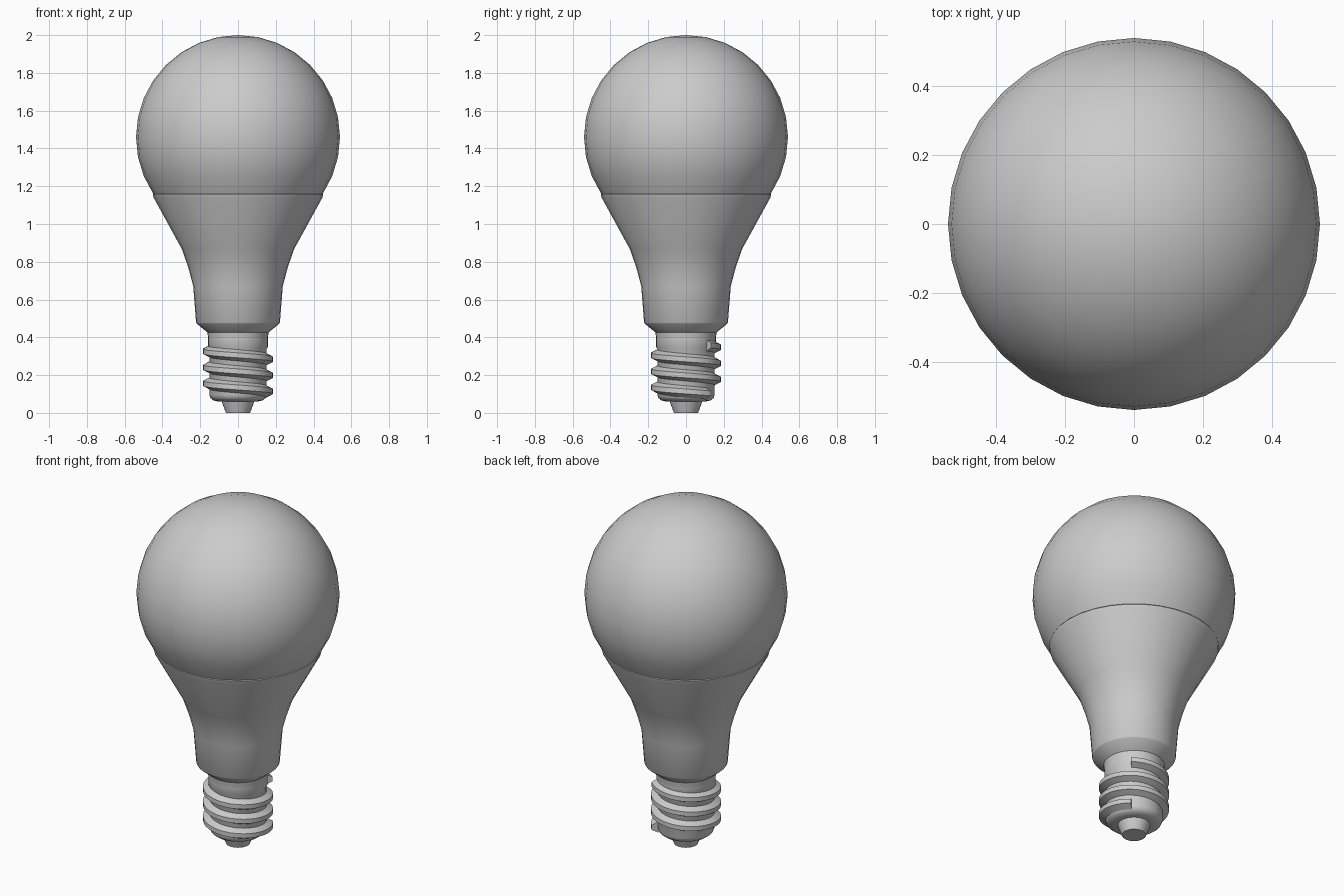
import bpy
import bmesh
import math

if "Cube" in bpy.data.objects:
    bpy.data.objects.remove(bpy.data.objects["Cube"])

SIDES = 32


def finish(name, bm, angle=35):
    bmesh.ops.remove_doubles(bm, verts=bm.verts, dist=1e-5)
    bmesh.ops.recalc_face_normals(bm, faces=bm.faces)
    mesh = bpy.data.meshes.new(name)
    bm.to_mesh(mesh)
    bm.free()
    obj = bpy.data.objects.new(name, mesh)
    bpy.context.collection.objects.link(obj)
    bpy.ops.object.select_all(action='DESELECT')
    obj.select_set(True)
    bpy.context.view_layer.objects.active = obj
    bpy.ops.object.shade_smooth_by_angle(angle=math.radians(angle))
    return obj


def skin(bm, rings, closed_section):
    for a, b in zip(rings, rings[1:]):
        n = len(a)
        for i in range(n if closed_section else n - 1):
            j = (i + 1) % n
            bm.faces.new((a[i], a[j], b[j], b[i]))


def lathe(name, profile, angle=35):
    """Revolve (radius, z) points around the z axis; radius 0 closes the end."""
    bm = bmesh.new()
    rings = []
    for r, z in profile:
        rings.append([bm.verts.new((r * math.cos(math.tau * i / SIDES),
                                    r * math.sin(math.tau * i / SIDES), z))
                      for i in range(SIDES)])
    skin(bm, rings, True)
    bmesh.ops.dissolve_degenerate(bm, dist=1e-6, edges=bm.edges)
    return finish(name, bm, angle)


# Glass globe: sphere cut off three rings below its equator
R, ZC = 0.54, 1.46
step = math.pi / 16
globe = [(0.42, 1.16)]
globe += [(R * math.cos(k * step), ZC + R * math.sin(k * step)) for k in range(-3, 8)]
globe += [(0, ZC + R)]
lathe("globe", globe)

# Flared housing
lathe("housing", [(0.42, 1.158), (0.442, 1.164), (0.451, 1.156), (0.447, 1.14),
                  (0.296, 0.865), (0.262, 0.765), (0.237, 0.67), (0.222, 0.478),
                  (0.218, 0.472), (0.162, 0.426), (0.158, 0.395), (0.145, 0.395)])

# Screw base core
lathe("screw_core", [(0.15, 0.41), (0.158, 0.40), (0.158, 0.35), (0.152, 0.34),
                     (0.152, 0.095), (0.145, 0.078), (0.13, 0.066),
                     (0.105, 0.06), (0, 0.06)])

# Screw thread: trapezoid section swept down a three-turn helix
bm = bmesh.new()
TURNS, PITCH, Z0 = 3, 0.085, 0.358
section = [(0.148, 0.032), (0.186, 0.013), (0.186, -0.013), (0.148, -0.032)]
rings = []
for i in range(TURNS * SIDES + 1):
    t = i / SIDES
    a = math.radians(45) + math.tau * t
    rings.append([bm.verts.new((r * math.cos(a), r * math.sin(a), Z0 - PITCH * t + dz))
                  for r, dz in section])
skin(bm, rings, True)
bm.faces.new(rings[0])
bm.faces.new(rings[-1])
finish("screw_thread", bm, 25)

# Contact tip
lathe("contact_tip", [(0.0, 0.062), (0.087, 0.062), (0.083, 0.05), (0.064, 0.0), (0, 0.0)])
